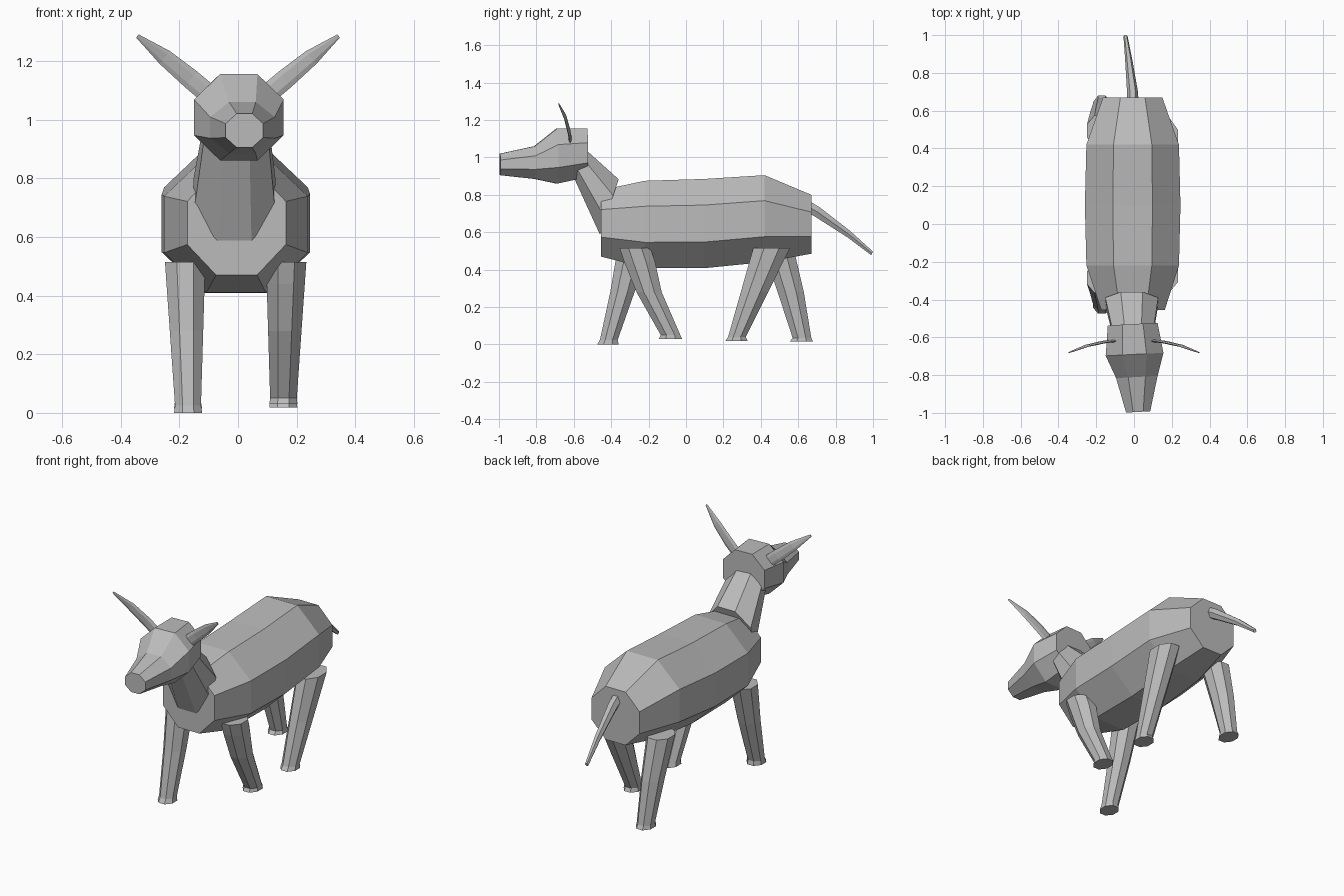
import bpy, bmesh
from math import cos, sin, pi, radians
from mathutils import Vector

cube = bpy.data.objects.get("Cube")
if cube:
    bpy.data.objects.remove(cube, do_unlink=True)

hide = bpy.data.materials.new("plain grey")
hide.use_nodes = True
hide.diffuse_color = (0.5, 0.5, 0.5, 1)
hide.node_tree.nodes["Principled BSDF"].inputs["Base Color"].default_value = (0.5, 0.5, 0.5, 1)


def loft(name, rings, sides=8, flat=True):
    """Skin rings given as (centre, half-axis u, half-axis v) and cap both ends."""
    bm = bmesh.new()
    turn = pi / sides if flat else 0
    reach = 1 / cos(turn)
    loops = []
    for c, u, v in rings:
        c, u, v = Vector(c), Vector(u), Vector(v)
        loops.append([bm.verts.new(c + reach * (u * cos(a) + v * sin(a)))
                      for a in (turn + 2 * pi * k / sides for k in range(sides))])
    for low, high in zip(loops, loops[1:]):
        for k in range(sides):
            n = (k + 1) % sides
            bm.faces.new((low[k], low[n], high[n], high[k]))
    bm.faces.new(loops[0])
    bm.faces.new(loops[-1])
    bmesh.ops.recalc_face_normals(bm, faces=bm.faces)
    mesh = bpy.data.meshes.new(name)
    bm.to_mesh(mesh)
    bm.free()
    mesh.materials.append(hide)
    obj = bpy.data.objects.new(name, mesh)
    bpy.context.collection.objects.link(obj)
    return obj


def upright(x, y, bottom, top, half, yaw=0):
    """Ring facing along y, turned by a small yaw."""
    return ((x, y, (bottom + top) / 2),
            (half * cos(yaw), half * sin(yaw), 0), (0, 0, (top - bottom) / 2))


def level(x, half, front, back, z, rise=0):
    """Ring lying flat, its back raised by rise."""
    return ((x, (front + back) / 2, z), (half, 0, 0), (0, (back - front) / 2, rise))


# Barrel-shaped torso
loft("torso", [upright(-0.005, -0.455, 0.47, 0.825, 0.168),
               upright(-0.007, -0.22, 0.41, 0.875, 0.245),
               upright(-0.007, 0.10, 0.408, 0.885, 0.253),
               upright(-0.007, 0.42, 0.44, 0.905, 0.245),
               upright(-0.007, 0.67, 0.485, 0.80, 0.157)])

# Neck, tapering up into the head
loft("neck", [((-0.012, -0.41, 0.735), (0.14, 0, 0), (0, 0.05, 0.148)),
              ((-0.005, -0.59, 1.0), (0.105, 0, 0), (0, 0.03, 0.063))])

# Head, turned slightly to its left
yaw = radians(3)
loft("head", [upright(-0.007, -0.53, 0.895, 1.155, 0.132, yaw),
              upright(0.003, -0.69, 0.86, 1.155, 0.153, yaw),
              upright(0.015, -0.81, 0.885, 1.06, 0.11, yaw),
              upright(0.022, -0.995, 0.905, 1.02, 0.064, yaw)])

# Thin curved horns
for side, name in ((1, "left_horn"), (-1, "right_horn")):
    loft(name, [((side * x, y, z), (side * -0.62 * w, 0, 0.78 * w), (0, t, 0))
                for x, y, z, w, t in ((0.08, -0.615, 1.07, 0.034, 0.008),
                                      (0.16, -0.625, 1.137, 0.034, 0.007),
                                      (0.25, -0.645, 1.212, 0.028, 0.006),
                                      (0.343, -0.68, 1.285, 0.007, 0.003))],
         sides=6, flat=False)

# Tail
loft("tail", [((x, y, z), (r, 0, 0), (0, 0.5 * r, r))
              for x, y, z, r in ((-0.005, 0.63, 0.75, 0.03), (-0.008, 0.70, 0.71, 0.029),
                                 (-0.028, 0.87, 0.59, 0.019), (-0.045, 0.995, 0.487, 0.011))],
     sides=6, flat=False)

# Legs: (front, back, height) at the hip, knee, ankle and hoof
legs = {
    "front_left_leg": (1, [(-0.355, -0.19, 0.515), (-0.33, -0.165, 0.44), (-0.265, -0.13, 0.28),
                           (-0.135, -0.03, 0.05), (-0.145, -0.02, 0.03)]),
    "front_right_leg": (-1, [(-0.365, -0.205, 0.515), (-0.405, -0.275, 0.28),
                             (-0.46, -0.365, 0.025), (-0.475, -0.36, 0.0)]),
    "rear_left_leg": (1, [(0.36, 0.555, 0.515), (0.293, 0.44, 0.28),
                          (0.225, 0.32, 0.04), (0.21, 0.33, 0.018)]),
    "rear_right_leg": (-1, [(0.41, 0.575, 0.515), (0.49, 0.63, 0.28),
                            (0.57, 0.67, 0.035), (0.555, 0.68, 0.015)]),
}
for name, (side, spans) in legs.items():
    rings = []
    for i, (front, back, z) in enumerate(spans):
        half = 0.043 + 0.05 * z
        if i == len(spans) - 1:
            half = 0.048
        rings.append(level(side * (0.158 + 0.02 * z) - 0.004 + (side < 0) * -0.008,
                           half, front, back, z))
    loft(name, rings)
